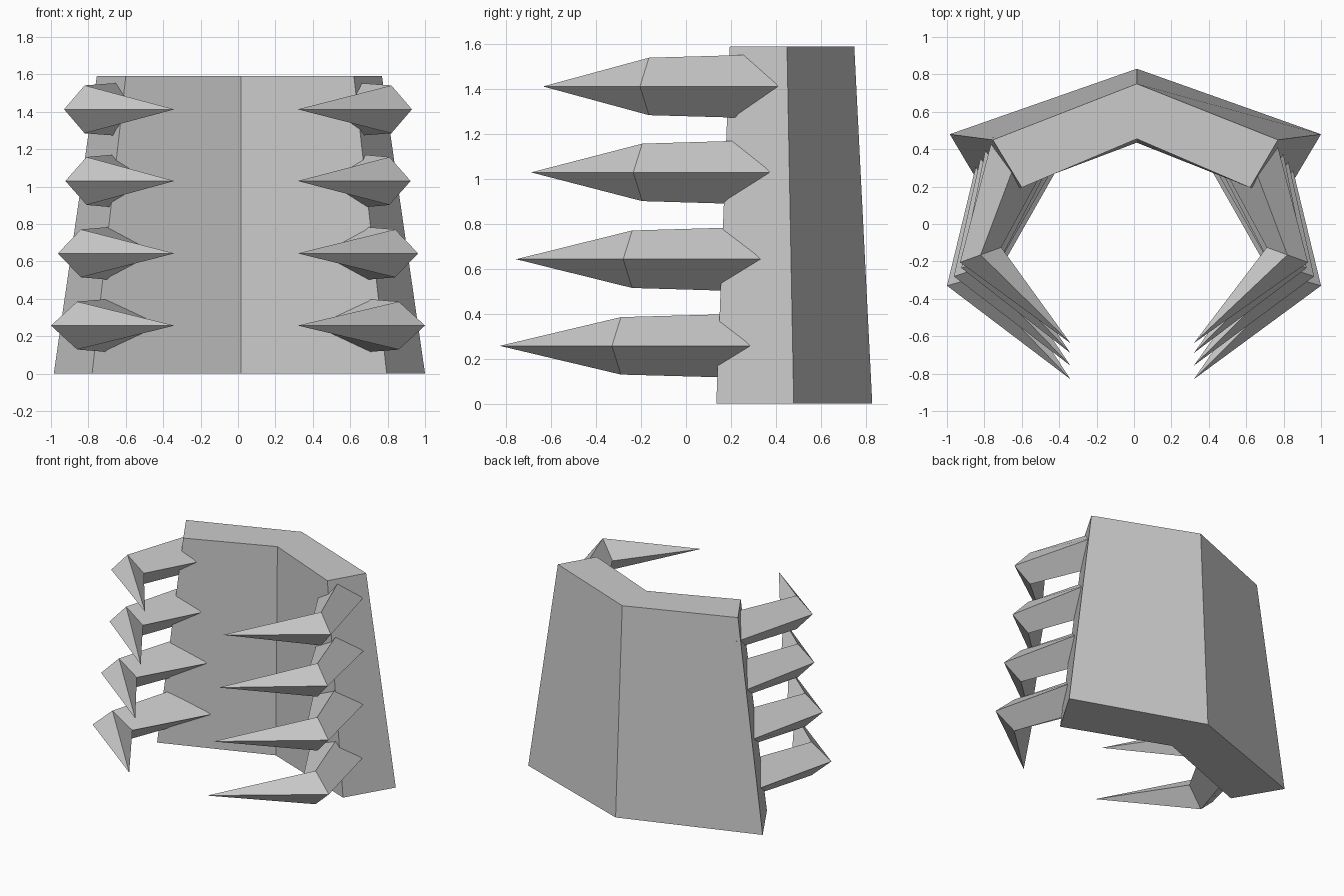
import bpy
from mathutils import Vector

if "Cube" in bpy.data.objects:
    bpy.data.objects.remove(bpy.data.objects["Cube"])


def make_object(name, verts, faces):
    mesh = bpy.data.meshes.new(name)
    mesh.from_pydata(verts, [], faces)
    mesh.update()
    obj = bpy.data.objects.new(name, mesh)
    bpy.context.collection.objects.link(obj)
    return obj


def loft(a, b, n):
    return [(a + i, a + (i + 1) % n, b + (i + 1) % n, b + i) for i in range(n)]


# Bent back shell, tapering upward: outer edge left to right, inner edge right to left
bottom = [(-.985, .48), (.015, .83), (1.0, .48), (.795, .135), (.015, .435), (-.78, .135)]
top = [(-.755, .45), (.015, .75), (.77, .45), (.62, .195), (.015, .455), (-.60, .195)]
shell_verts = [(x, y, 0) for x, y in bottom] + [(x, y, 1.59) for x, y in top]
caps = [(0, 1, 4, 5), (1, 2, 3, 4), (11, 10, 7, 6), (10, 9, 8, 7)]
side_faces = [tuple(reversed(f)) for f in loft(0, 6, 6)]
make_object("back_shell", shell_verts, caps + side_faces)


def claw(name, side, z, outer, elbow_top, root_outer, root_top, root_inner, tip_y):
    """Four-sided shaft from the shell to an elbow, then a spike to a tip."""
    inner = (2 * elbow_top[0] - outer[0], 2 * elbow_top[1] - outer[1])
    elbow = [Vector((*outer, z)), Vector((*elbow_top, z + .128)),
             Vector((*inner, z)), Vector((*elbow_top, z - .128))]
    root = [Vector((*root_outer, z)), Vector((*root_top, z + .14)),
            Vector((*root_inner, z)), Vector((*root_top, z - .14))]
    # sink the root a little into the shell
    root = [r + (r - e) * .13 for r, e in zip(root, elbow)]
    tip = Vector((.33 - side * .01, tip_y, z))
    verts = [(v.x * side, v.y, v.z) for v in root + elbow + [tip]]
    faces = [(3, 2, 1, 0)] + loft(0, 4, 4)
    faces += [(4 + i, 4 + (i + 1) % 4, 8) for i in range(4)]
    if side > 0:
        faces = [tuple(reversed(f)) for f in faces]
    make_object(name, verts, [tuple(reversed(f)) for f in faces])


# Four claws per side, bottom to top
rows = [
    (.257, (1.0, -.33), (.86, -.29), (.85, .29), (.715, .15), (.43, .26), -.83),
    (.643, (.963, -.28), (.84, -.24), (.825, .335), (.70, .165), (.455, .26), -.757),
    (1.03, (.923, -.235), (.81, -.195), (.80, .37), (.68, .21), (.48, .26), -.69),
    (1.413, (.93, -.205), (.82, -.165), (.775, .39), (.66, .26), (.50, .26), -.637),
]
for i, row in enumerate(rows, 1):
    for side, label in ((1, "right"), (-1, "left")):
        claw(f"{label}_claw_{i}", side, *row)

# Consistent outward normals
import bmesh
for obj in bpy.context.collection.objects:
    bm = bmesh.new()
    bm.from_mesh(obj.data)
    bmesh.ops.recalc_face_normals(bm, faces=bm.faces)
    bm.to_mesh(obj.data)
    bm.free()
